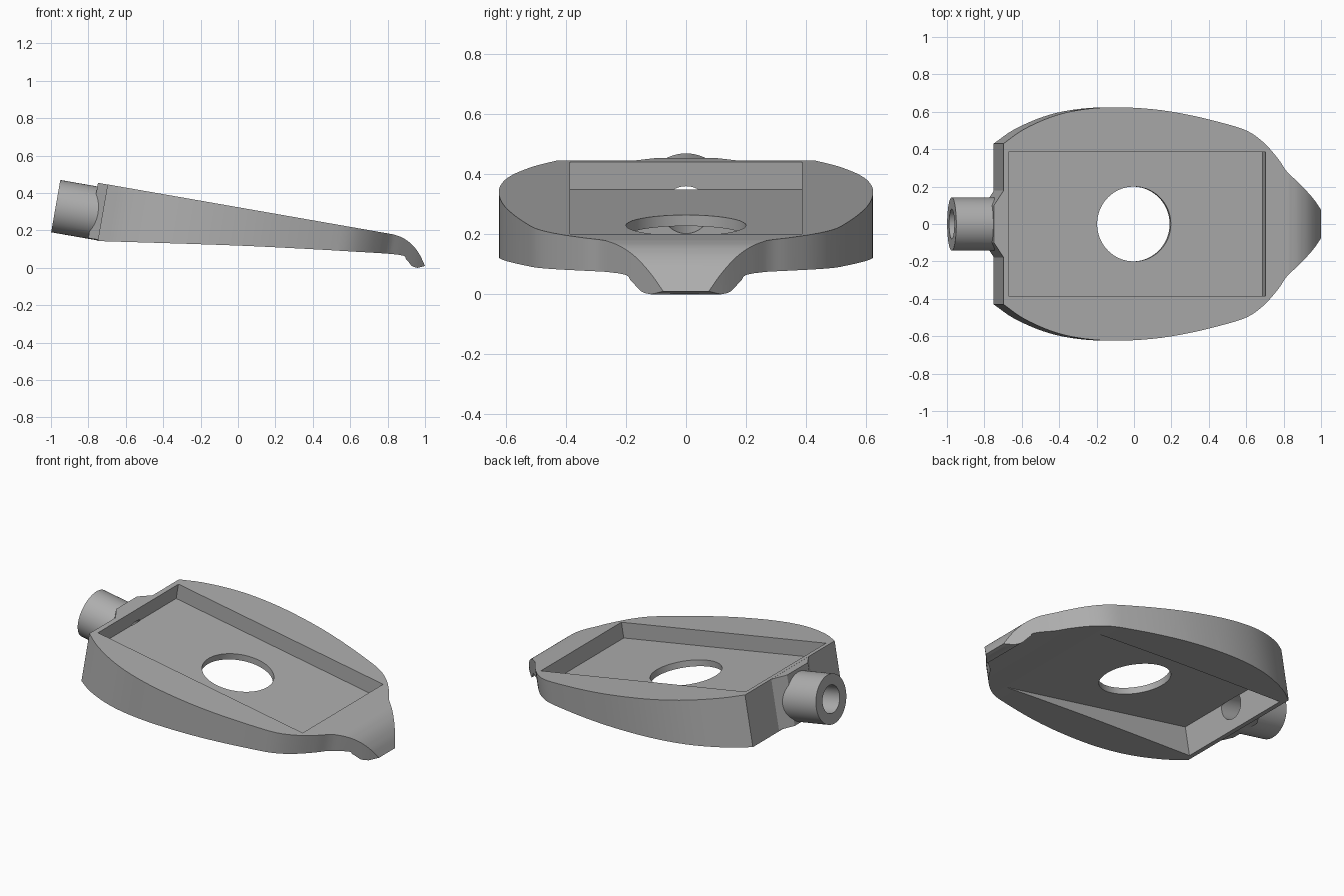
import bpy, bmesh, math
from mathutils import Matrix, Vector

cube = bpy.data.objects.get("Cube")
if cube:
    bpy.data.objects.remove(cube, do_unlink=True)

# Single grey material
grey = bpy.data.materials.new("plain_grey")
grey.use_nodes = True
color = (0.42, 0.42, 0.42, 1)
grey.diffuse_color = color
grey.node_tree.nodes["Principled BSDF"].inputs["Base Color"].default_value = color

# Everything but the side profile lives in a frame lying on the sloping top face
TILT = Matrix.Translation((0, 0, 0.324)) @ Matrix.Rotation(math.atan(0.175), 4, 'Y')


def add_object(name, bm, matrix=None):
    if matrix:
        bm.transform(matrix)
    bmesh.ops.recalc_face_normals(bm, faces=bm.faces)
    mesh = bpy.data.meshes.new(name)
    bm.to_mesh(mesh)
    bm.free()
    mesh.materials.append(grey)
    obj = bpy.data.objects.new(name, mesh)
    bpy.context.collection.objects.link(obj)
    return obj


def prism(name, points, offset, matrix=None):
    """Extrude a closed loop of 3D points along an offset."""
    bm = bmesh.new()
    face = bm.faces.new([bm.verts.new(p) for p in points])
    new = bmesh.ops.extrude_face_region(bm, geom=[face])["geom"]
    verts = [v for v in new if isinstance(v, bmesh.types.BMVert)]
    bmesh.ops.translate(bm, verts=verts, vec=offset)
    return add_object(name, bm, matrix)


def block(name, x0, x1, half_y, z0, z1):
    loop = [(x0, -half_y, z0), (x1, -half_y, z0), (x1, half_y, z0), (x0, half_y, z0)]
    return prism(name, loop, (0, 0, z1 - z0), TILT)


def cylinder(name, radius, depth, matrix, segments=64):
    bm = bmesh.new()
    bmesh.ops.create_cone(bm, cap_ends=True, segments=segments, radius1=radius,
                          radius2=radius, depth=depth, matrix=matrix)
    return add_object(name, bm, TILT)


def along_x(name, radius, x0, x1, z):
    m = Matrix.Translation(((x0 + x1) / 2, 0, z)) @ Matrix.Rotation(math.pi / 2, 4, 'Y')
    return cylinder(name, radius, x1 - x0, m)


def combine(obj, tool, operation):
    """Apply a boolean and discard the tool."""
    mod = obj.modifiers.new("cut", 'BOOLEAN')
    mod.object, mod.operation, mod.solver = tool, operation, 'EXACT'
    graph = bpy.context.evaluated_depsgraph_get()
    mesh = bpy.data.meshes.new_from_object(obj.evaluated_get(graph))
    obj.modifiers.clear()
    obj.data = mesh
    bpy.data.objects.remove(tool, do_unlink=True)


def spline(points, steps=4):
    """Catmull-Rom curve through 2D points."""
    pts = [Vector(p) for p in points]
    pts = [2 * pts[0] - pts[1]] + pts + [2 * pts[-1] - pts[-2]]
    out = []
    for a, b, c, d in zip(pts, pts[1:], pts[2:], pts[3:]):
        for i in range(steps):
            t = i / steps
            out.append(0.5 * (2 * b + (c - a) * t + (2 * a - 5 * b + 4 * c - d) * t * t
                              + (3 * b - a - 3 * c + d) * t ** 3))
    return out + [pts[-2]]


# Body: side profile with the drooping lip, trimmed to the plan outline
lip_top = spline([(0.83, 0.179), (0.88, 0.161), (0.93, 0.125), (0.97, 0.073), (1, 0.01)])
underside = spline([(0.96, 0), (0.93, 0.01), (0.9, 0.045), (0.86, 0.07), (0.6, 0.088),
                    (0.3, 0.105), (-0.1, 0.123), (-0.9, 0.148)])
profile = lip_top + underside + [(-0.9, 0.4815)]
body = prism("body", [(x, -0.8, z) for x, z in profile], (0, 1.6, 0))

half = spline([(-0.708, 0.43), (-0.6, 0.505), (-0.45, 0.572), (-0.3, 0.609), (-0.12, 0.624),
               (0.1, 0.614), (0.3, 0.583), (0.5, 0.535), (0.62, 0.495), (0.71, 0.43),
               (0.785, 0.345), (0.83, 0.28), (0.89, 0.225), (0.98, 0.14), (1.04, 0.075)])
loop = [(x, y, -0.6) for x, y in half] + [(x, -y, -0.6) for x, y in reversed(half)]
combine(body, prism("outline", loop, (0, 0, 0.9), TILT), 'INTERSECT')

# Upper tray, lower hollow and the round opening through the plate between them
combine(body, block("tray", -0.68, 0.715, 0.386, -0.0926, 0.2), 'DIFFERENCE')
combine(body, block("hollow", -0.68, 0.715, 0.386, -0.6, -0.13), 'DIFFERENCE')
combine(body, cylinder("opening", 0.2, 0.6, Matrix.Translation((0.016, 0, -0.1)), 96),
        'DIFFERENCE')

# Tube socket with a flared collar against the end wall
socket = along_x("tube_socket", 0.142, -0.961, -0.7, -0.162)
collar = [(-0.7, -0.19, -0.3), (-0.7, 0.19, -0.3), (-0.76, 0.1, -0.3), (-0.76, -0.1, -0.3)]
combine(socket, prism("collar", collar, (0, 0, 0.2995), TILT), 'UNION')

# Bore through the socket and the end wall
for part in (body, socket):
    combine(part, along_x("bore", 0.08, -1.1, -0.678, -0.162), 'DIFFERENCE')

# Smooth curved walls, crisp edges
for part in (body, socket):
    bpy.ops.object.select_all(action='DESELECT')
    part.select_set(True)
    bpy.context.view_layer.objects.active = part
    bpy.ops.object.shade_smooth_by_angle(angle=math.radians(30))
